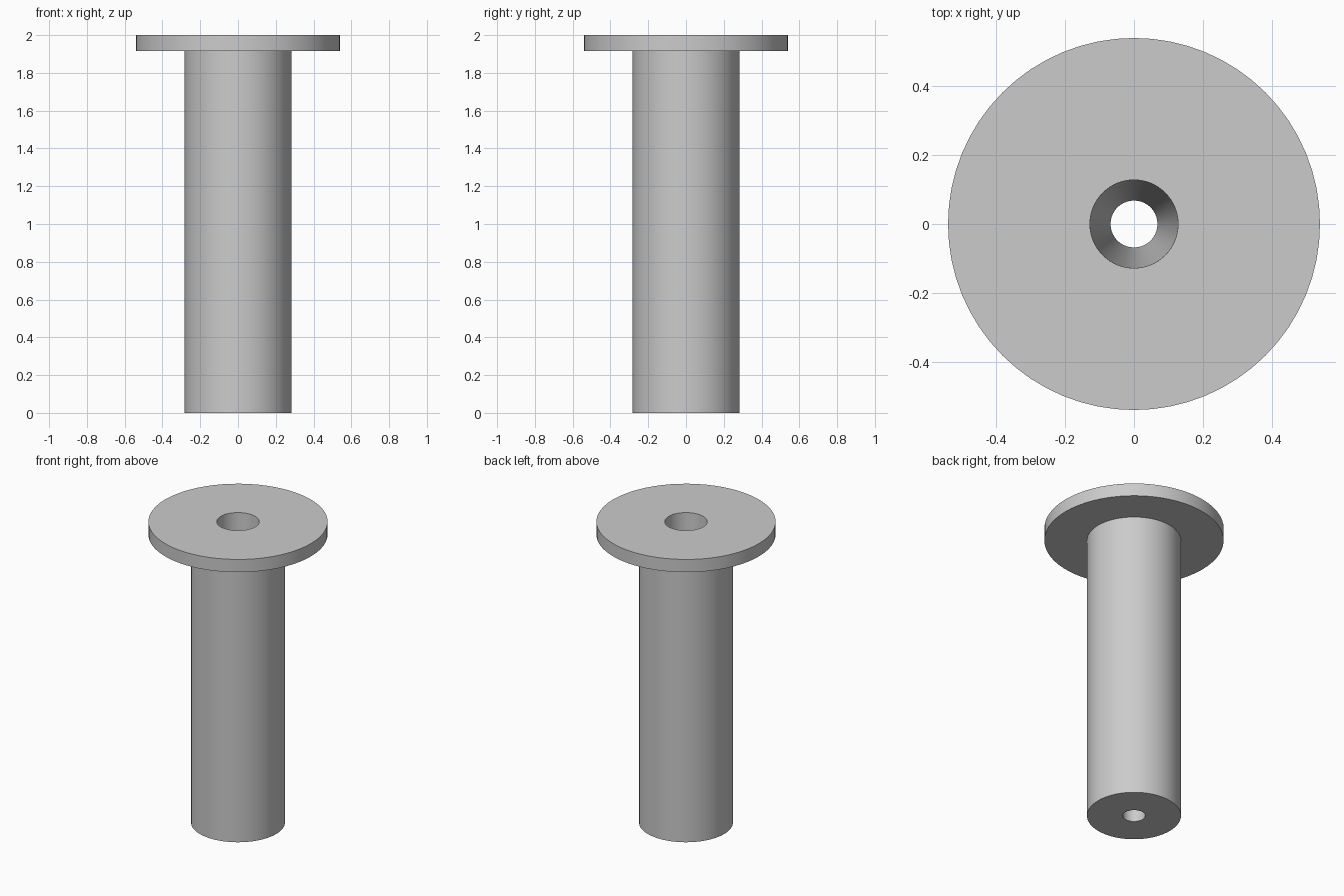
import bpy
import bmesh
import math

SEGMENTS = 64
FLANGE_R, SHAFT_R = 0.54, 0.283
BORE_TOP, BORE_BOTTOM = 0.128, 0.068
HEIGHT, FLANGE_Z = 2.0, 1.915

if "Cube" in bpy.data.objects:
    bpy.data.objects.remove(bpy.data.objects["Cube"], do_unlink=True)

# Single plain grey
grey = bpy.data.materials.new("light_grey")
grey.use_nodes = True
colour = (0.6, 0.6, 0.6, 1.0)
grey.diffuse_color = colour
grey.node_tree.nodes["Principled BSDF"].inputs["Base Color"].default_value = colour


def lathe(name, profile):
    """Revolve a closed (radius, height) outline around the z axis."""
    bm = bmesh.new()
    verts = [bm.verts.new((r, 0, z)) for r, z in profile]
    edges = [bm.edges.new((v, verts[i - 1])) for i, v in enumerate(verts)]
    bmesh.ops.spin(bm, geom=verts + edges, cent=(0, 0, 0), axis=(0, 0, 1),
                   angle=math.tau, steps=SEGMENTS, use_merge=True)
    bmesh.ops.remove_doubles(bm, verts=bm.verts, dist=0.0001)
    bmesh.ops.recalc_face_normals(bm, faces=bm.faces)
    mesh = bpy.data.meshes.new(name)
    bm.to_mesh(mesh)
    bm.free()
    mesh.materials.append(grey)
    obj = bpy.data.objects.new(name, mesh)
    bpy.context.collection.objects.link(obj)
    bpy.ops.object.select_all(action="DESELECT")
    obj.select_set(True)
    bpy.context.view_layer.objects.active = obj
    bpy.ops.object.shade_smooth_by_angle(angle=math.radians(30))
    return obj


# Shaft and flange in one piece, with a tapered bore right through
lathe("flanged_sleeve", [
    (BORE_BOTTOM, 0),
    (SHAFT_R, 0),
    (SHAFT_R, FLANGE_Z),
    (FLANGE_R, FLANGE_Z),
    (FLANGE_R, HEIGHT),
    (BORE_TOP, HEIGHT),
])
